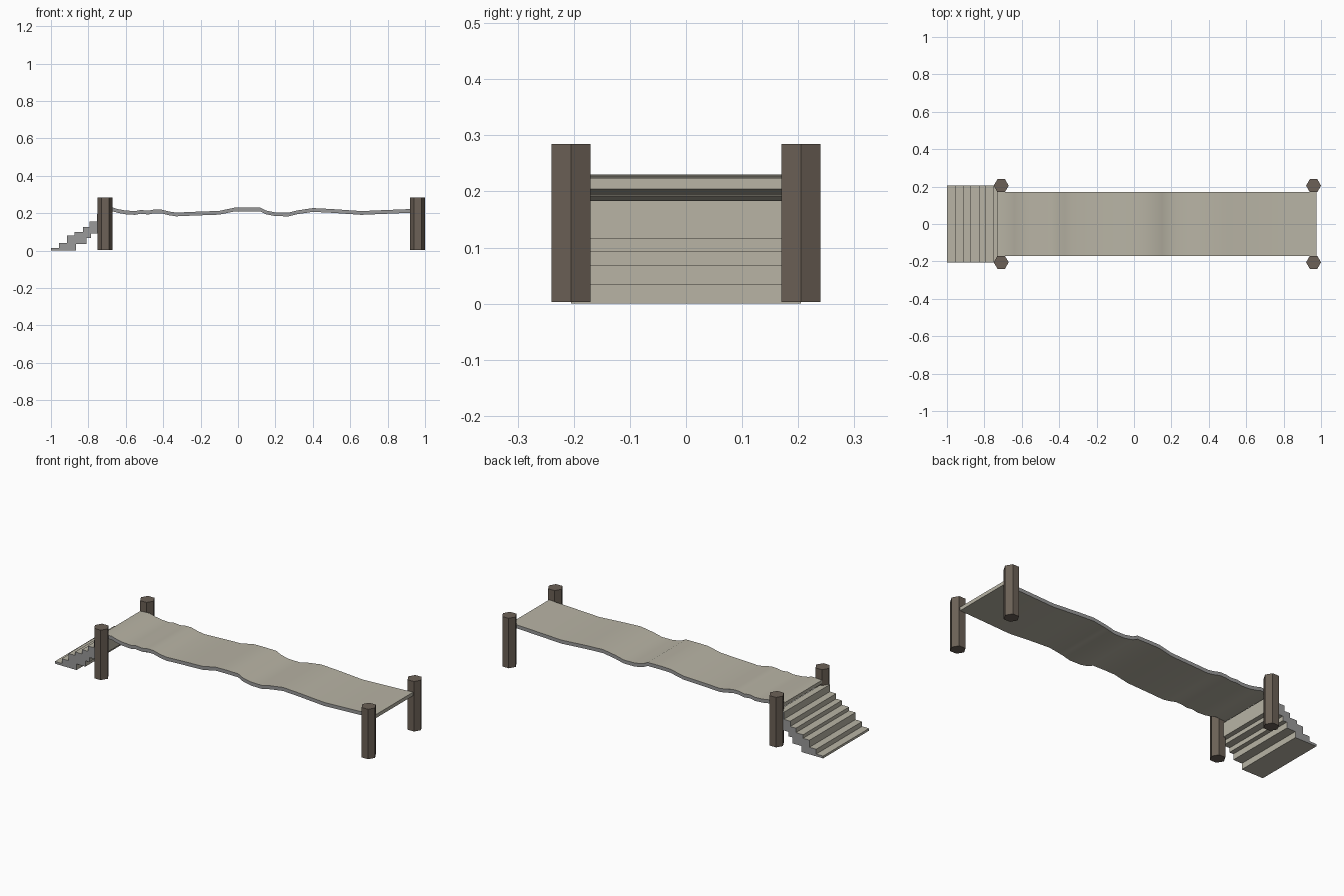
import bpy, bmesh, math

if "Cube" in bpy.data.objects:
    bpy.data.objects.remove(bpy.data.objects["Cube"])


def material(name, color):
    m = bpy.data.materials.new(name)
    m.diffuse_color = (*color, 1)
    m.use_nodes = True
    m.node_tree.nodes["Principled BSDF"].inputs["Base Color"].default_value = m.diffuse_color
    return m


wood = material("weathered_planks", (0.48, 0.455, 0.375))
edge = material("plank_edge", (0.32, 0.32, 0.32))
bark = material("post_wood", (0.15, 0.12, 0.095))


def extrude_profile(name, pts, half_width):
    """Sweep an x-z outline across y; side caps get the edge material."""
    bm = bmesh.new()
    a = [bm.verts.new((x, -half_width, z)) for x, z in pts]
    b = [bm.verts.new((x, half_width, z)) for x, z in pts]
    n = len(pts)
    for i in range(n):
        j = (i + 1) % n
        bm.faces.new((a[i], a[j], b[j], b[i]))
    for ring in (a, b):
        bm.faces.new(ring).material_index = 1
    bmesh.ops.recalc_face_normals(bm, faces=bm.faces)
    me = bpy.data.meshes.new(name)
    bm.to_mesh(me)
    bm.free()
    me.materials.append(wood)
    me.materials.append(edge)
    ob = bpy.data.objects.new(name, me)
    bpy.context.collection.objects.link(ob)
    return ob


# Wavy deck: top line, then the same line lowered by the thickness
top = [(-.73, .226), (-.67, .230), (-.64, .221), (-.60, .214), (-.55, .211),
       (-.52, .217), (-.48, .213), (-.45, .219), (-.41, .219), (-.37, .209),
       (-.33, .203), (-.24, .207), (-.10, .212), (-.02, .229), (.04, .230),
       (.12, .229), (.15, .214), (.20, .204), (.27, .203), (.32, .215),
       (.40, .227), (.50, .222), (.66, .211), (.80, .217), (.975, .224)]
deck = extrude_profile("deck", top + [(x, z - .02) for x, z in reversed(top)], .17)
bpy.context.view_layer.objects.active = deck
deck.select_set(True)
bpy.ops.object.shade_smooth_by_angle(angle=math.radians(30))

# Stairs: stepped above and below
xs = [-1, -.957, -.915, -.875, -.83, -.795, -.755, -.718]
zs = [.013, .04, .08, .10, .125, .155, .195]
outline = []
for i, z in enumerate(zs):
    outline += [(xs[i], z), (xs[i + 1], z)]
under_x = [-.745, -.785, -.81, -.84, -.865]
under_z = [.115, .092, .067, .034, 0]
outline.append((xs[-1], under_z[0]))
for i in range(4):
    outline += [(under_x[i], under_z[i]), (under_x[i], under_z[i + 1])]
outline += [(under_x[4], under_z[3]), (under_x[4], 0), (-1, 0)]
# drop the flat overlap left by the last underside step
outline = [p for p in outline if p != (under_x[3], 0)]
extrude_profile("stairs", outline, .205)

# Hexagonal corner posts
for end, x in (("left", -.71), ("right", .96)):
    for side, y in (("front", -.205), ("back", .205)):
        bpy.ops.mesh.primitive_cylinder_add(
            vertices=6, radius=.04, depth=.282, location=(x, y, .144),
            rotation=(0, 0, math.radians(30)))
        post = bpy.context.object
        post.name = f"{end}_{side}_post"
        post.data.materials.append(bark)
